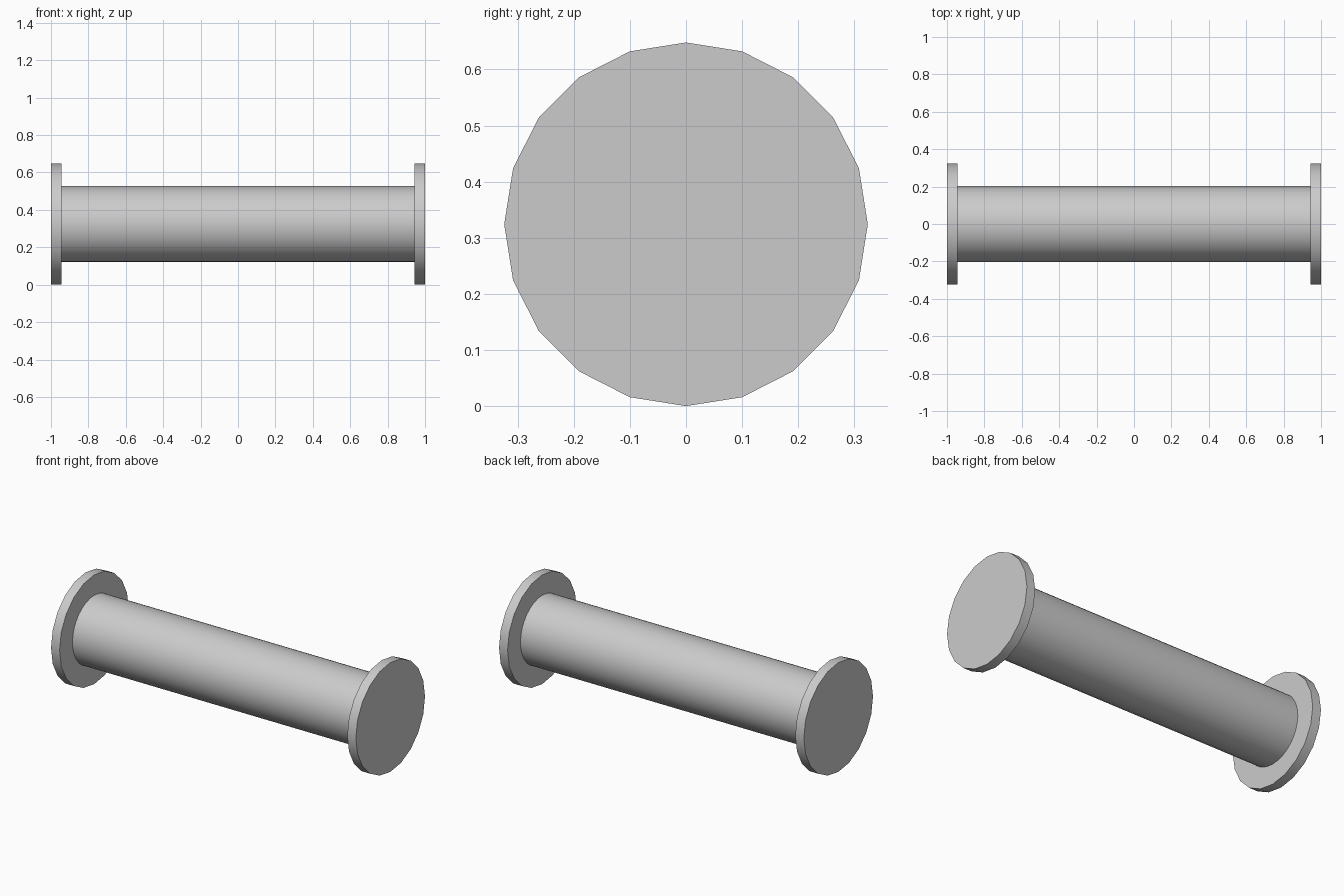
import bpy
from math import pi

if "Cube" in bpy.data.objects:
    bpy.data.objects.remove(bpy.data.objects["Cube"])

FLANGE_R = 0.324
FLANGE_T = 0.056
BARREL_R = 0.203


def x_cylinder(name, radius, length, x, sides):
    """Closed cylinder lying along the x axis, with a vertex at the top."""
    bpy.ops.mesh.primitive_cylinder_add(
        vertices=sides, radius=radius, depth=length,
        location=(x, 0, FLANGE_R), rotation=(0, pi / 2, 0))
    obj = bpy.context.object
    obj.name = name
    bpy.ops.object.transform_apply(location=False, rotation=True, scale=True)
    bpy.ops.object.shade_smooth_by_angle(angle=pi / 6)
    return obj


# Central barrel, running between the inner flange faces
x_cylinder("barrel", BARREL_R, 2 - 2 * FLANGE_T, 0, 32)

# End flanges
for name, side in (("left_flange", -1), ("right_flange", 1)):
    x_cylinder(name, FLANGE_R, FLANGE_T, side * (1 - FLANGE_T / 2), 20)
